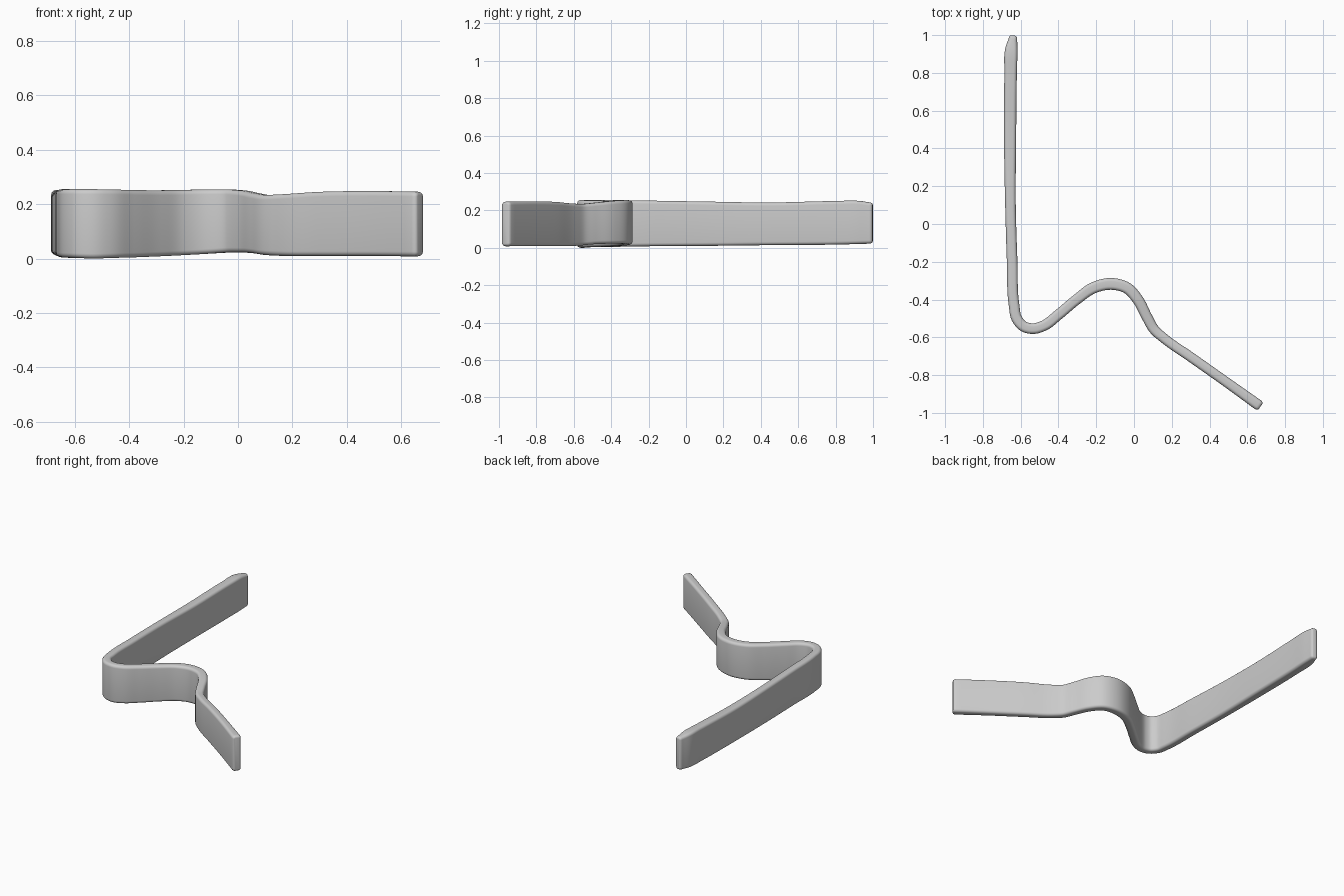
import bpy, bmesh, math
from mathutils import Vector

if "Cube" in bpy.data.objects:
    bpy.data.objects.remove(bpy.data.objects["Cube"])

# Centre line of the strip: x, y, thickness, bottom z, top z
PATH = [
    (-0.641, 0.980, 0.046, 0.022, 0.243),
    (-0.650, 0.920, 0.066, 0.020, 0.251),
    (-0.653, 0.800, 0.066, 0.017, 0.250),
    (-0.656, 0.450, 0.064, 0.014, 0.242),
    (-0.654, 0.100, 0.056, 0.010, 0.247),
    (-0.645, -0.200, 0.056, 0.008, 0.252),
    (-0.635, -0.430, 0.056, 0.004, 0.255),
    (-0.621, -0.500, 0.056, 0.003, 0.255),
    (-0.585, -0.542, 0.056, 0.002, 0.255),
    (-0.533, -0.554, 0.056, 0.000, 0.255),
    (-0.475, -0.537, 0.056, 0.002, 0.254),
    (-0.400, -0.480, 0.056, 0.004, 0.252),
    (-0.300, -0.397, 0.056, 0.008, 0.251),
    (-0.215, -0.338, 0.060, 0.012, 0.252),
    (-0.120, -0.317, 0.062, 0.017, 0.254),
    (-0.035, -0.340, 0.060, 0.022, 0.254),
    (0.020, -0.400, 0.058, 0.022, 0.250),
    (0.070, -0.495, 0.056, 0.019, 0.240),
    (0.108, -0.560, 0.054, 0.013, 0.234),
    (0.160, -0.606, 0.052, 0.010, 0.236),
    (0.300, -0.704, 0.052, 0.009, 0.245),
    (0.500, -0.845, 0.052, 0.009, 0.248),
    (0.655, -0.956, 0.056, 0.008, 0.246),
]
RADIUS = 0.018


def spline(rows, steps):
    """Catmull-Rom (non-uniform) sampling of the rows."""
    rows = [Vector(r) for r in rows]
    rows = [2 * rows[0] - rows[1]] + rows + [2 * rows[-1] - rows[-2]]
    out = []
    for a, b, c, d in zip(rows, rows[1:], rows[2:], rows[3:]):
        la, lb, lc = [(q - p).length for p, q in ((a, b), (b, c), (c, d))]
        m0 = ((b - a) / la * lb + (c - b) / lb * la) / (la + lb) * lb
        m1 = ((c - b) / lb * lc + (d - c) / lc * lb) / (lb + lc) * lb
        for i in range(steps):
            t = i / steps
            out.append((2*t**3 - 3*t**2 + 1) * b + (t**3 - 2*t**2 + t) * m0
                       + (3*t**2 - 2*t**3) * c + (t**3 - t**2) * m1)
    return out + [rows[-2]]


def section(half_w, half_h, r):
    """Rounded rectangle outline."""
    pts = []
    for k, (sx, sy) in enumerate(((1, 1), (-1, 1), (-1, -1), (1, -1))):
        for i in range(6):
            a = math.pi / 2 * (k + i / 5)
            pts.append((sx * (half_w - r) + r * math.cos(a),
                        sy * (half_h - r) + r * math.sin(a)))
    return pts


bm = bmesh.new()
rings = []


def add_ring(row, tangent, shift=0.0, inset=0.0):
    x, y, w, lo, hi = row
    side = Vector((-tangent.y, tangent.x, 0))
    base = Vector((x, y, (lo + hi) / 2)) + tangent * shift
    r = max(RADIUS - inset, 0.003)
    rings.append([bm.verts.new(base + side * u + Vector((0, 0, v)))
                  for u, v in section(w / 2 - inset, (hi - lo) / 2 - inset, r)])


# Sweep the section along the path, with rounded ends
rows = spline(PATH, 6)
flat = [Vector((r[0], r[1], 0)) for r in rows]
tans = [(flat[min(i + 1, len(flat) - 1)] - flat[max(i - 1, 0)]).normalized()
        for i in range(len(flat))]
ends = [(RADIUS * math.sin(a), 0.013 * (1 - math.cos(a)))
        for a in (math.radians(d) for d in (22, 45, 68, 90))]
for s, inset in reversed(ends):
    add_ring(rows[0], tans[0], -s, inset)
for row, tan in zip(rows, tans):
    add_ring(row, tan)
for s, inset in ends:
    add_ring(rows[-1], tans[-1], s, inset)

for a, b in zip(rings, rings[1:]):
    n = len(a)
    for i in range(n):
        bm.faces.new((a[i], a[(i + 1) % n], b[(i + 1) % n], b[i]))
bm.faces.new(rings[0])
bm.faces.new(rings[-1])
bmesh.ops.recalc_face_normals(bm, faces=bm.faces)

mesh = bpy.data.meshes.new("bent_strip")
bm.to_mesh(mesh)
bm.free()
strip = bpy.data.objects.new("bent_strip", mesh)
bpy.context.collection.objects.link(strip)
bpy.context.view_layer.objects.active = strip
strip.select_set(True)
bpy.ops.object.shade_smooth_by_angle(angle=math.radians(40))
